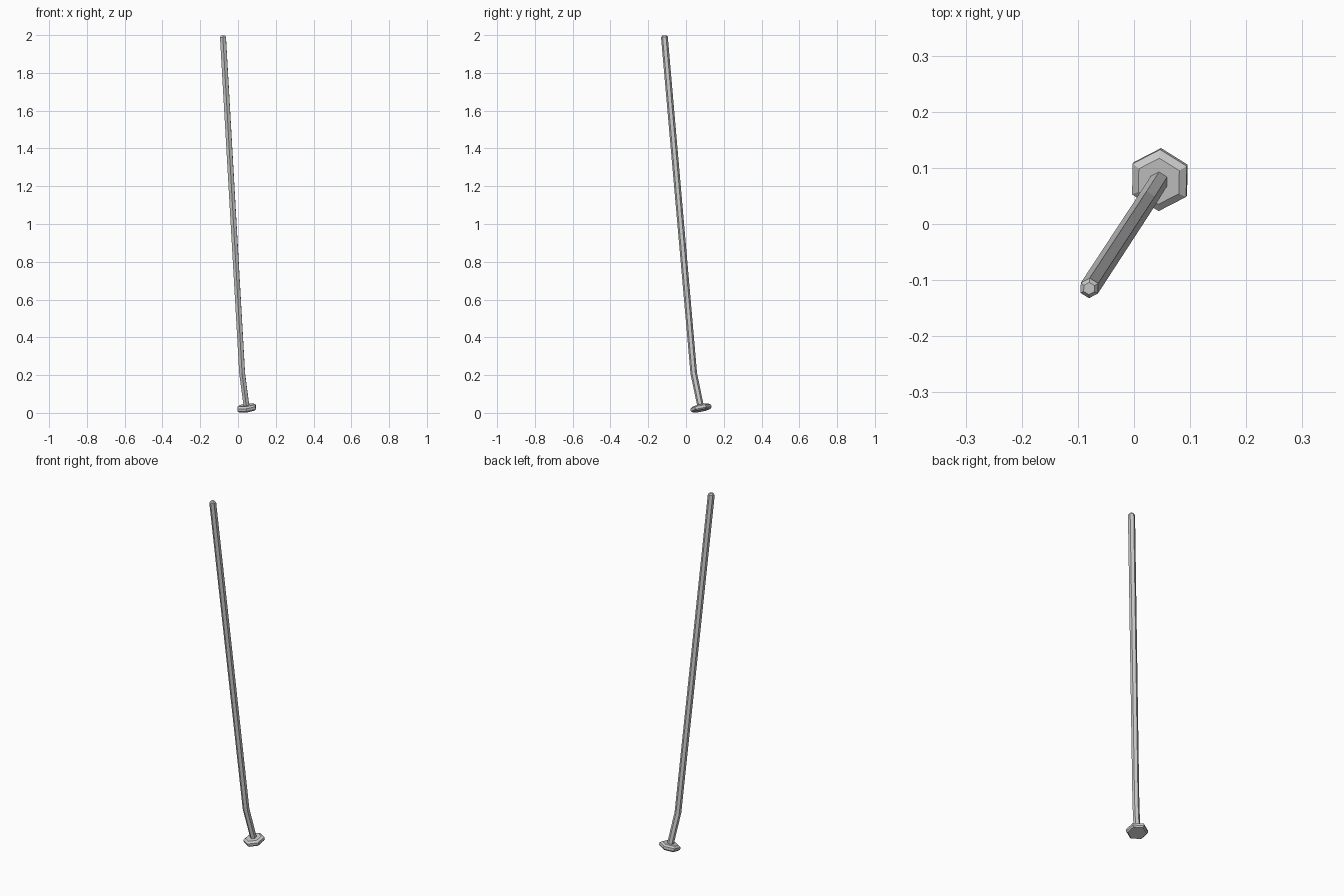
import bpy, bmesh
from math import cos, sin, pi, radians
from mathutils import Vector

if "Cube" in bpy.data.objects:
    bpy.data.objects.remove(bpy.data.objects["Cube"])

SIDES = 6
LEAN = radians(58)                                   # compass direction of the lean
OUT = Vector((cos(LEAN), sin(LEAN), 0))
ACROSS = Vector((-sin(LEAN), cos(LEAN), 0))          # a corner of each hexagon points this way


def loft(name, rings):
    """Skin hexagonal rings given as (centre, axis, radius)."""
    bm = bmesh.new()
    loops = []
    for centre, axis, r in rings:
        v = axis.normalized().cross(ACROSS)
        loops.append([bm.verts.new(centre + r * (cos(2 * pi * k / SIDES) * ACROSS
                                                 + sin(2 * pi * k / SIDES) * v))
                      for k in range(SIDES)])
    for a, b in zip(loops, loops[1:]):
        for k in range(SIDES):
            j = (k + 1) % SIDES
            bm.faces.new((a[k], a[j], b[j], b[k]))
    bm.faces.new(loops[0][::-1])
    bm.faces.new(loops[-1])
    bmesh.ops.recalc_face_normals(bm, faces=bm.faces)
    mesh = bpy.data.meshes.new(name)
    bm.to_mesh(mesh)
    bm.free()
    obj = bpy.data.objects.new(name, mesh)
    bpy.context.collection.objects.link(obj)
    return obj


# centre line: tip, bend, foot
tip = Vector((-0.08, -0.115, 1.998))
bend = Vector((0.022, 0.041, 0.21))
foot = Vector((0.046, 0.079, 0.027))
upper = (tip - bend).normalized()
lower = (bend - foot).normalized()

# bent shaft with a chamfered tip
loft("shaft", [
    (foot, lower, 0.017),
    (bend, upper + lower, 0.0175),
    (tip - upper * 0.008, upper, 0.018),
    (tip, upper, 0.011),
])

# chamfered hexagonal foot, square to the lower shaft
foot_axis = (Vector((0, 0, 1)) - 0.24 * OUT).normalized()
loft("foot_pad", [
    (foot - foot_axis * 0.0155, foot_axis, 0.048),
    (foot - foot_axis * 0.008, foot_axis, 0.056),
    (foot + foot_axis * 0.006, foot_axis, 0.056),
    (foot + foot_axis * 0.0145, foot_axis, 0.042),
])
